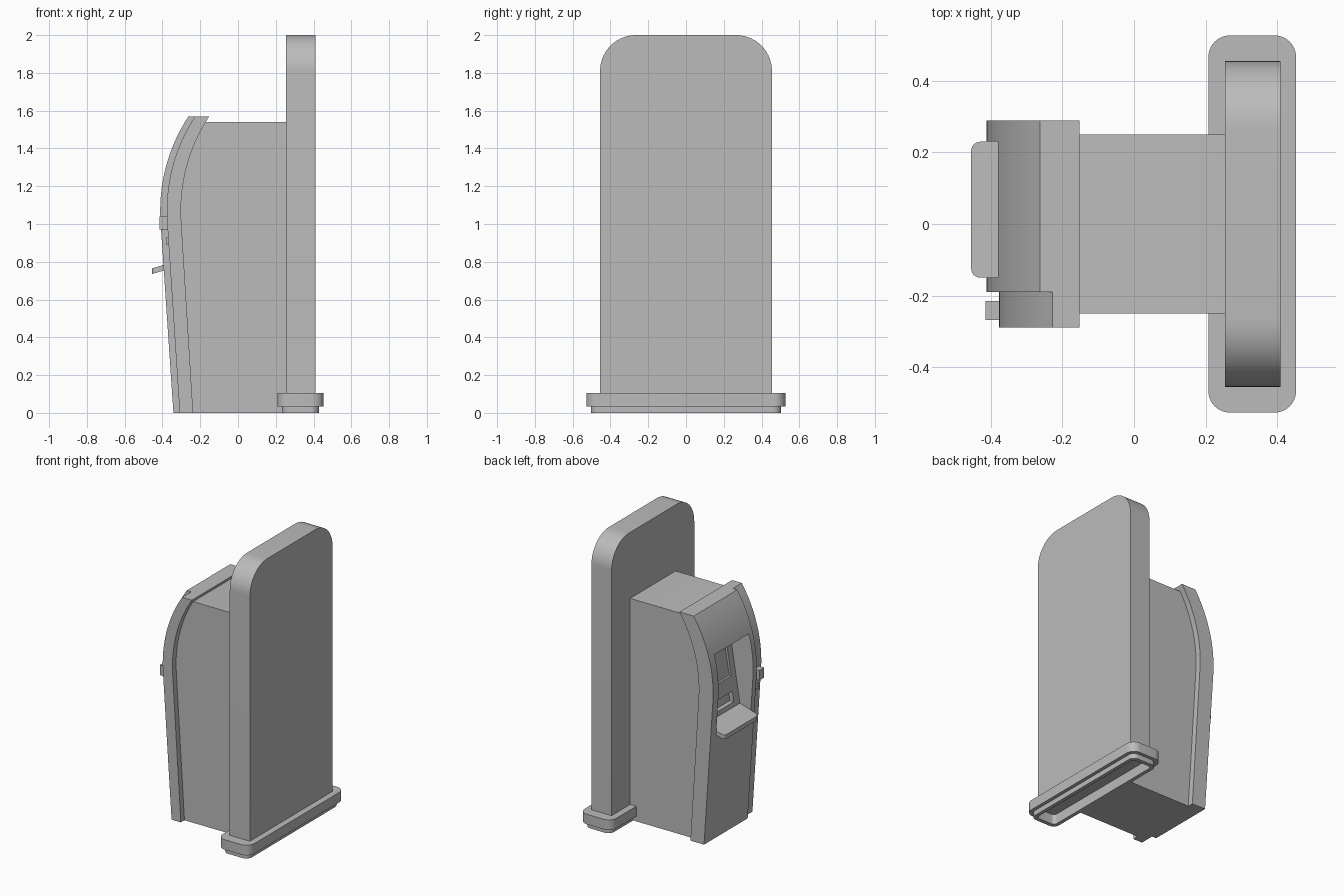
import bpy, bmesh, math
from mathutils import Vector

cube = bpy.data.objects.get("Cube")
if cube:
    bpy.data.objects.remove(cube, do_unlink=True)

grey = bpy.data.materials.new("plain_grey")
grey.use_nodes = True
colour = (0.5, 0.5, 0.5, 1)
grey.diffuse_color = colour
grey.node_tree.nodes["Principled BSDF"].inputs["Base Color"].default_value = colour


def extrude(name, points, vector):
    """Solid made by sweeping a closed outline along a vector."""
    bm = bmesh.new()
    face = bm.faces.new([bm.verts.new(p) for p in points])
    swept = bmesh.ops.extrude_face_region(bm, geom=[face])["geom"]
    moved = [v for v in swept if isinstance(v, bmesh.types.BMVert)]
    bmesh.ops.translate(bm, verts=moved, vec=Vector(vector))
    bmesh.ops.recalc_face_normals(bm, faces=bm.faces)
    mesh = bpy.data.meshes.new(name)
    bm.to_mesh(mesh)
    bm.free()
    mesh.materials.append(grey)
    obj = bpy.data.objects.new(name, mesh)
    bpy.context.collection.objects.link(obj)
    return obj


def side_prism(name, profile, y0, y1):
    """Prism with an x-z profile, running from y0 to y1."""
    return extrude(name, [(x, y0, z) for x, z in profile], (0, y1 - y0, 0))


def box(name, x0, x1, y0, y1, z0, z1):
    return side_prism(name, [(x0, z0), (x1, z0), (x1, z1), (x0, z1)], y0, y1)


def rounded(a0, a1, b0, b1, radii, steps=10):
    """Rounded rectangle; radii run counter-clockwise from the low corner."""
    corners = [(a0, b0, 1, 1), (a1, b0, -1, 1), (a1, b1, -1, -1), (a0, b1, 1, -1)]
    out = []
    for i, ((a, b, sa, sb), r) in enumerate(zip(corners, radii)):
        n = steps if r else 0
        for k in range(n + 1):
            t = math.pi + (i + k / max(n, 1)) * math.pi / 2
            out.append((a + r * (sa + math.cos(t)), b + r * (sb + math.sin(t))))
    return out


def cut(target, cutter):
    cutter.hide_render = True
    mod = target.modifiers.new("cut", "BOOLEAN")
    mod.operation, mod.solver, mod.object = "DIFFERENCE", "EXACT", cutter
    bpy.ops.object.select_all(action="DESELECT")
    bpy.context.view_layer.objects.active = target
    target.select_set(True)
    bpy.ops.object.modifier_apply(modifier=mod.name)


def front_curve(shift):
    """Straight lower front, bending back in an arc towards the top."""
    radius, mid, top = 0.91, 1.07, 1.57
    pts = [(-0.342 + shift * 0.95, 0)]
    start, end = -0.07, math.asin((top - mid) / radius)
    for k in range(17):
        t = start + (end - start) * k / 16
        pts.append((-0.412 + shift + radius * (1 - math.cos(t)),
                    mid + radius * math.sin(t)))
    return pts


# Curved fascia, its set-back side strip and the cabinet behind
back = front_curve(0.11)
fascia = side_prism("fascia", front_curve(0) + back[::-1], -0.19, 0.29)
side_strip = side_prism("fascia_side_strip", front_curve(0.035) + back[::-1], -0.29, -0.19)
top = 1.54
body = [p for p in back if p[1] < top] + [(-0.167, top), (0.255, top), (0.255, 0)]
cabinet = side_prism("cabinet", body, -0.25, 0.25)


# Recess with a sloping back, then the screen and slot sunk into it
def slope(z, depth=0):
    return -0.313 + 0.16 * (z - 0.79) + depth


def recess_cutter(name, z0, z1, y0, y1, depth, front_drop=0):
    return side_prism(name, [(slope(z0, depth), z0), (slope(z1, depth), z1),
                             (-0.6, z1), (-0.6, z0 - front_drop)], y0, y1)


cutters = [
    recess_cutter("recess_cutter", 0.79, 1.31, -0.15, 0.23, 0, 0.1),
    recess_cutter("screen_cutter", 1.01, 1.28, -0.10, 0.18, 0.015),
    recess_cutter("slot_cutter", 0.84, 0.91, -0.09, 0.17, 0.03),
]
for cutter in cutters:
    for part in (fascia, cabinet):
        cut(part, cutter)
for cutter in cutters:
    bpy.data.objects.remove(cutter, do_unlink=True)

# Tilted shelf with rounded front corners
outline = rounded(-0.455, -0.30, -0.15, 0.23, (0.025, 0, 0, 0.025), 6)
shelf = extrude("shelf", [(x, y, 0.765 + 0.3 * (x + 0.455)) for x, y in outline],
                (0, 0, -0.03))

# Card reader and slit on the side strip
reader = box("card_reader", -0.415, -0.36, -0.268, -0.215, 0.97, 1.04)
slit = box("card_slit", -0.379, -0.35, -0.255, -0.23, 0.89, 0.93)

# Tall board with rounded upper corners
board = extrude("sign_board",
                [(0.255, y, z) for y, z in rounded(-0.455, 0.455, 0.07, 2, (0, 0, 0.19, 0.19), 14)],
                (0.155, 0, 0))

# Stepped base, hollow underneath
base_top = extrude("base_rim", [(x, y, 0.035) for x, y in
                   rounded(0.208, 0.453, -0.527, 0.527, (0.06,) * 4)], (0, 0, 0.07))
base_foot = extrude("base_foot", [(x, y, 0) for x, y in
                    rounded(0.232, 0.429, -0.503, 0.503, (0.045,) * 4)], (0, 0, 0.04))
hollow = extrude("hollow_cutter", [(x, y, -0.02) for x, y in
                 rounded(0.257, 0.404, -0.475, 0.475, (0.025,) * 4)], (0, 0, 0.09))
for part in (base_top, base_foot):
    cut(part, hollow)
bpy.data.objects.remove(hollow, do_unlink=True)

# Smooth the curves, keep the edges crisp
parts = [fascia, side_strip, cabinet, shelf, reader, slit, board, base_top, base_foot]
bpy.ops.object.select_all(action="DESELECT")
for part in parts:
    part.select_set(True)
bpy.context.view_layer.objects.active = fascia
bpy.ops.object.shade_smooth_by_angle(angle=math.radians(30))
